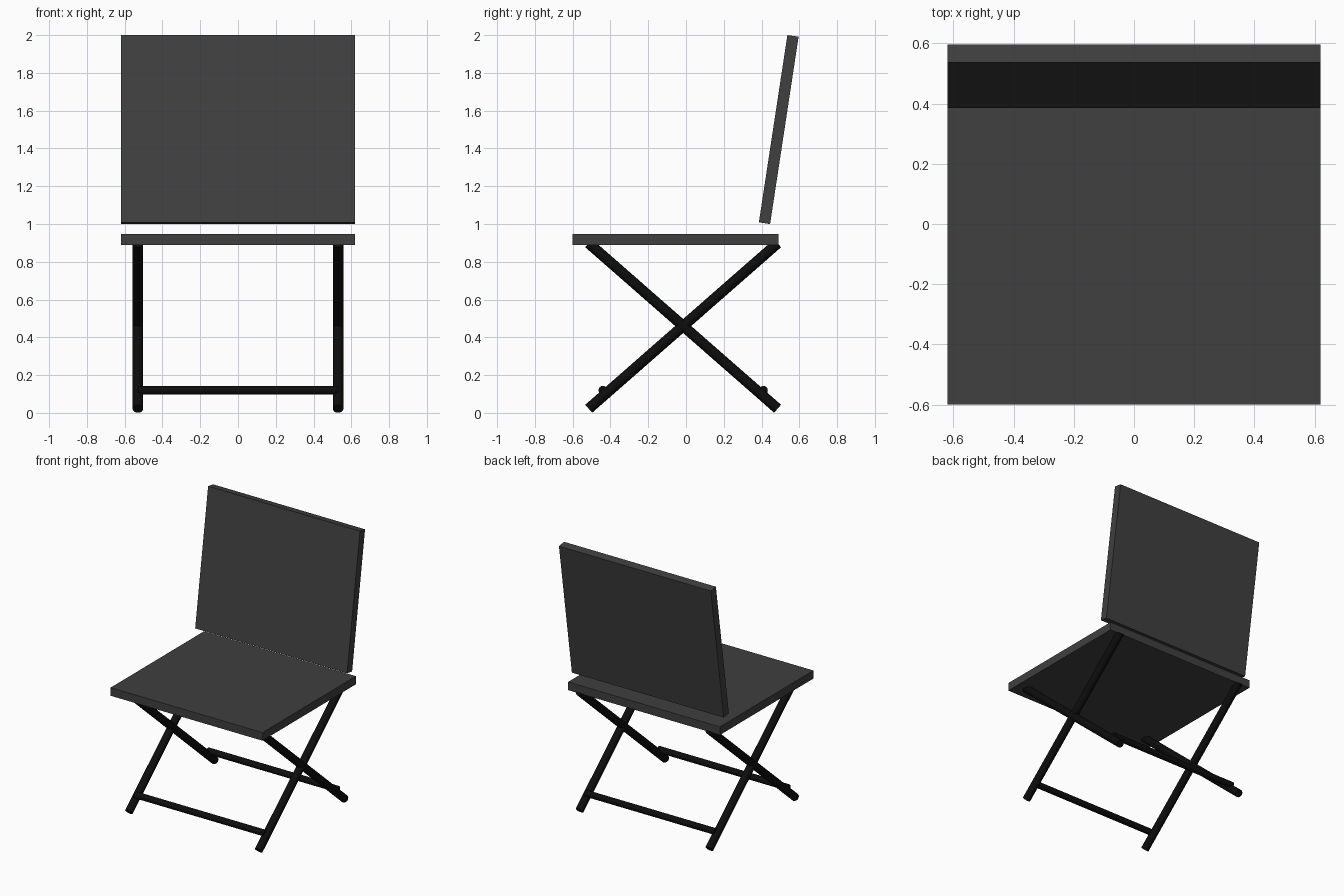
import bpy
from mathutils import Vector

cube = bpy.data.objects.get("Cube")
if cube:
    bpy.data.objects.remove(cube, do_unlink=True)


def make_material(name, value):
    mat = bpy.data.materials.new(name)
    mat.use_nodes = True
    color = (value, value, value, 1)
    mat.diffuse_color = color
    mat.node_tree.nodes["Principled BSDF"].inputs["Base Color"].default_value = color
    return mat


charcoal = make_material("charcoal_panel", 0.05)
black = make_material("black_frame", 0.004)


def panel(name, center, size, tilt=0):
    bpy.ops.mesh.primitive_cube_add(size=1, location=center, rotation=(tilt, 0, 0))
    obj = bpy.context.object
    obj.name = name
    obj.scale = size
    obj.data.materials.append(charcoal)


def tube(name, start, end, radius):
    start, end = Vector(start), Vector(end)
    axis = end - start
    bpy.ops.mesh.primitive_cylinder_add(
        vertices=24, radius=radius, depth=axis.length, location=(start + end) / 2)
    obj = bpy.context.object
    obj.name = name
    obj.rotation_euler = axis.to_track_quat("Z", "Y").to_euler()
    obj.data.materials.append(black)
    bpy.ops.object.shade_smooth_by_angle()


# Seat and tilted backrest
panel("seat", (0, -0.055, 0.918), (1.24, 1.09, 0.06))
panel("backrest", (0, 0.491, 1.5), (1.24, 0.06, 1.003), -0.151)

# Crossed legs on each side, with a low crossbar joining each pair of feet
MID_Y, REACH, LEG_X = -0.015, 0.5, 0.53
for end_name, sign in (("front", -1), ("back", 1)):
    foot_y, top_y = MID_Y + sign * REACH, MID_Y - sign * REACH
    for side, x in (("left", LEG_X), ("right", -LEG_X)):
        tube(f"{end_name}_{side}_leg", (x, foot_y, 0.022), (x, top_y, 0.898), 0.028)
    bar_y = MID_Y + sign * 0.425
    tube(f"{end_name}_crossbar", (-LEG_X, bar_y, 0.12), (LEG_X, bar_y, 0.12), 0.023)
